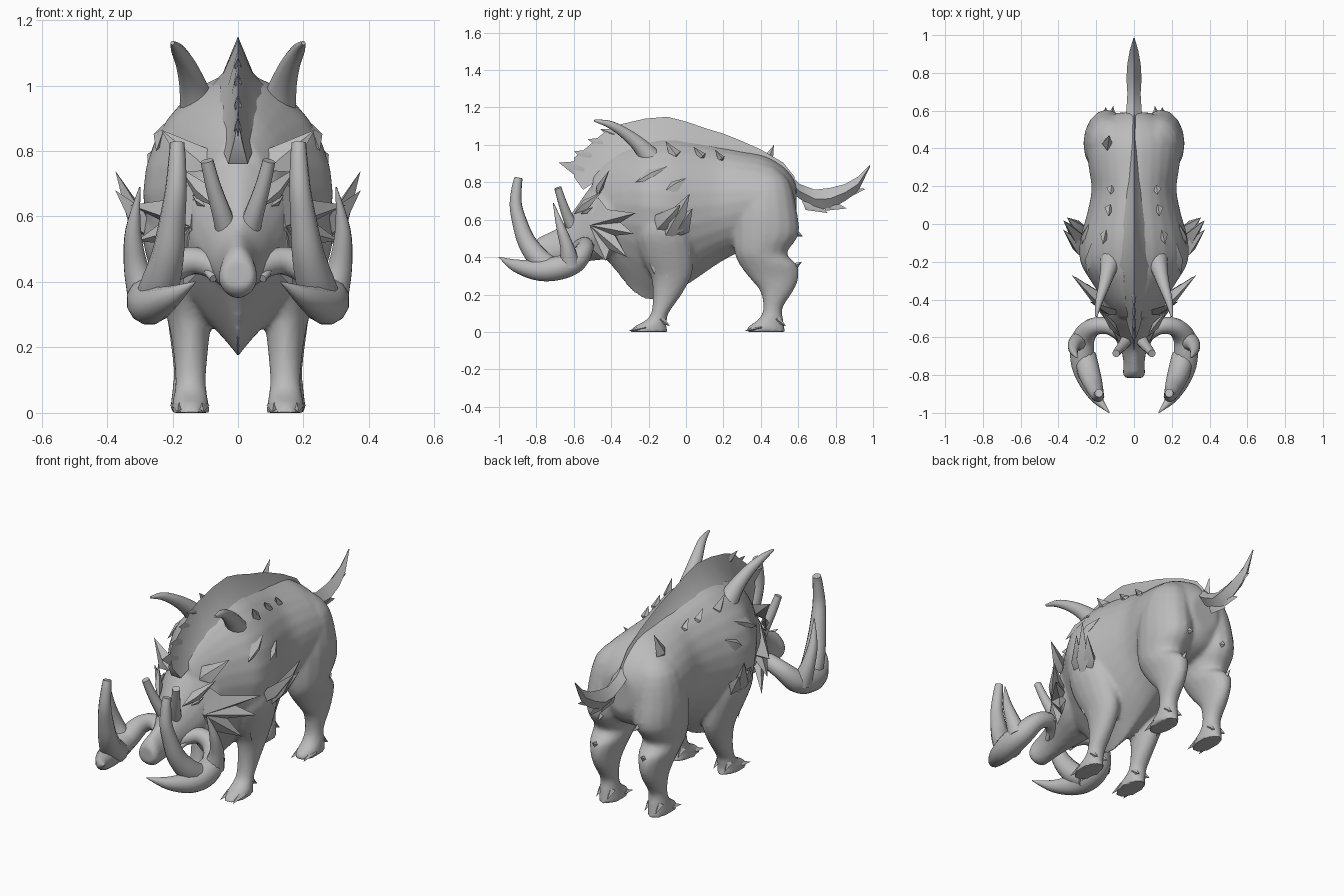
import bpy, bmesh, math
from mathutils import Vector as V

hide = bpy.data.materials.new("hide_grey")
hide.diffuse_color = (0.5, 0.5, 0.5, 1)


def finish(name, bm, mirror):
    bmesh.ops.recalc_face_normals(bm, faces=bm.faces)
    me = bpy.data.meshes.new(name)
    bm.to_mesh(me)
    bm.free()
    me.materials.append(hide)
    ob = bpy.data.objects.new(name, me)
    bpy.context.collection.objects.link(ob)
    if mirror:
        ob.modifiers.new("mirror", 'MIRROR').use_mirror_merge = False
    return ob


def smooth(rows, k=3):
    """Catmull-Rom interpolation of rows of numbers."""
    out = []
    for i in range(len(rows) - 1):
        a, b, c, d = (rows[max(0, min(len(rows) - 1, i + j))] for j in (-1, 0, 1, 2))
        for s in range(k):
            t = s / k
            out.append([0.5 * (2 * q + (r - p) * t + (2 * p - 5 * q + 4 * r - u) * t * t
                               + (3 * q - p - 3 * r + u) * t ** 3)
                        for p, q, r, u in zip(a, b, c, d)])
    return out + [list(rows[-1])]


def loft(name, sections, mirror=False):
    bm = bmesh.new()
    rings = [[bm.verts.new(p) for p in s] for s in sections]
    n = len(rings[0])
    for a, b in zip(rings, rings[1:]):
        for i in range(n):
            j = (i + 1) % n
            bm.faces.new((a[i], a[j], b[j], b[i]))
    bm.faces.new(rings[0])
    bm.faces.new(rings[-1])
    return finish(name, bm, mirror)


def trunk(name, rows, n=24, roof=1.0):
    """Rows: y, top z, bottom z, half width, widest z, keel sharpness."""
    secs = []
    for y, top, bot, w, mid, keel in smooth(rows):
        ring = []
        for i in range(n):
            t = 2 * math.pi * i / n
            c, s = math.cos(t), math.sin(t)
            p = keel if s < 0 else roof
            x = math.copysign(abs(c) ** p, c) * w
            ring.append(V((x, y, mid + s * (top - mid if s > 0 else mid - bot))))
        secs.append(ring)
    return loft(name, secs)


def leg(name, rows, n=16):
    """Rows: z, centre x, centre y, x radius, y radius."""
    ang = [2 * math.pi * i / n for i in range(n)]
    return loft(name, [[V((x + a * math.cos(t), y + b * math.sin(t), max(z, 0))) for t in ang]
                       for z, x, y, a, b in smooth(rows)], True)


def tube(name, rows, n=12):
    """Tapered curved tube, rows: x, y, z, radius."""
    pts = smooth(rows, 5)
    secs, side = [], None
    for i, p in enumerate(pts):
        d = (V(pts[min(i + 1, len(pts) - 1)][:3]) - V(pts[max(i - 1, 0)][:3])).normalized()
        side = side or d.orthogonal()
        side = (side - d * side.dot(d)).normalized()
        up = d.cross(side)
        r = max(p[3], 0.002)
        secs.append([V(p[:3]) + r * (side * math.cos(t) + up * math.sin(t))
                     for t in (2 * math.pi * k / n for k in range(n))])
    return loft(name, secs, True)


def leaves(name, items, normal, thick, mirror=True, mid=0.25):
    """Flat pointed tufts, items: base, tip, half width."""
    bm = bmesh.new()
    for base, tip, w in items:
        base, tip = V(base), V(tip)
        d = (tip - base).normalized()
        s = d.cross(V(normal)).normalized()
        o = s.cross(d)
        m = base.lerp(tip, mid)
        ring = [bm.verts.new(m + q) for q in (s * w, o * thick, -s * w, -o * thick)]
        a, b = bm.verts.new(base), bm.verts.new(tip)
        for i in range(4):
            bm.faces.new((ring[i], ring[(i + 1) % 4], b))
            bm.faces.new((ring[(i + 1) % 4], ring[i], a))
    return finish(name, bm, mirror)


def fan(name, front, back, rim):
    """Jagged sheet of fur: a zigzag rim closed to a front and a back point."""
    bm = bmesh.new()
    a, b = bm.verts.new(front), bm.verts.new(back)
    ring = [bm.verts.new(p) for p in rim]
    for p, q in zip(ring, ring[1:] + ring[:1]):
        bm.faces.new((p, q, a))
        bm.faces.new((q, p, b))
    return finish(name, bm, True)


# Body and head
trunk("body", [
    (-.50, .84, .42, .09, .66, 1), (-.42, .93, .38, .15, .68, 1.3), (-.30, 1.0, .23, .23, .68, 2.3),
    (-.20, 1.03, .17, .285, .67, 2.5), (-.08, 1.04, .20, .285, .66, 2.1), (.05, 1.02, .28, .25, .67, 1.5),
    (.18, .99, .37, .225, .68, 1.25), (.30, .965, .43, .24, .70, 1.1), (.42, .94, .45, .25, .70, 1),
    (.51, .89, .48, .215, .70, 1), (.56, .84, .52, .15, .69, 1), (.59, .79, .58, .08, .69, 1)], 28, 1.2)
trunk("head", [
    (-.30, .90, .41, .18, .60, 1), (-.42, .86, .39, .175, .57, 1), (-.50, .79, .38, .15, .55, 1),
    (-.58, .68, .37, .105, .50, 1), (-.66, .575, .36, .07, .45, 1), (-.74, .53, .35, .056, .42, 1),
    (-.79, .505, .355, .06, .41, 1), (-.815, .47, .38, .048, .42, 1)], 20, 1.25)

# Legs
leg("front_leg", [
    (.70, .17, -.12, .07, .10), (.62, .18, -.12, .10, .13), (.52, .185, -.12, .105, .15),
    (.40, .165, -.10, .09, .14), (.30, .15, -.08, .07, .11), (.20, .145, -.10, .055, .077),
    (.10, .145, -.14, .047, .047), (.06, .145, -.16, .051, .06), (.03, .145, -.19, .056, .085),
    (0, .145, -.20, .059, .107)])
leg("hind_leg", [
    (.88, .10, .42, .05, .06), (.80, .125, .43, .105, .125), (.65, .14, .425, .125, .168),
    (.52, .145, .425, .12, .178), (.42, .15, .40, .10, .14), (.36, .15, .44, .087, .155),
    (.29, .15, .47, .067, .133), (.22, .15, .485, .057, .09), (.13, .15, .465, .047, .052),
    (.07, .15, .455, .051, .065), (.03, .15, .43, .056, .097), (0, .15, .425, .059, .107)])

# Fuse the trunk and limbs into one soft skin
bpy.ops.object.select_all(action='SELECT')
body = bpy.data.objects["body"]
bpy.context.view_layer.objects.active = body
bpy.ops.object.convert(target='MESH')
bpy.ops.object.join()
body.name = "body_head_and_legs"
remesh = body.modifiers.new("fuse", 'REMESH')
remesh.mode = 'VOXEL'
remesh.voxel_size = 0.011
soft = body.modifiers.new("soften", 'SMOOTH')
soft.factor, soft.iterations = 0.5, 8
bpy.ops.object.convert(target='MESH')

toes = []
for x, y in ((.145, -.22), (.15, .40)):
    toes += [((x + s * .03, y + .03, .03), (x + s * .04, y - .09, .004), .026) for s in (-1, 1)]
    toes += [((x + s * .03, y + .07, .08), (x + s * .035, y + .135, .03), .018) for s in (-1, 1)]
leaves("toes", toes, (0, 0, 1), .02)

# Back crest and tail
mane = [(-.60, .83, .93, .012), (-.55, .76, .97, .03), (-.49, .80, 1.02, .045), (-.43, .87, 1.075, .06),
        (-.35, .90, 1.11, .09), (-.22, .95, 1.14, .13), (-.10, .95, 1.15, .13), (0, .95, 1.125, .12),
        (.10, .94, 1.09, .10), (.20, .92, 1.06, .08), (.30, .90, 1.02, .065), (.40, .87, .975, .06),
        (.52, .80, .905, .05), (.58, .76, .83, .045)]
loft("crest", [[V((-w, y, b)), V((-w * .35, y, b + .45 * (t - b))), V((0, y, t)),
                V((w * .35, y, b + .45 * (t - b))), V((w, y, b))] for y, b, t, w in mane])
tail = [(.46, .78, .91, .05), (.55, .76, .85, .045), (.61, .71, .79, .04), (.69, .66, .76, .035),
        (.77, .655, .77, .04), (.85, .70, .79, .035), (.92, .75, .83, .022), (.985, .885, .895, .003)]
loft("tail", [[V((0, y, t)), V((w, y, (b + t) / 2)), V((0, y, b)), V((-w, y, (b + t) / 2))]
              for y, b, t, w in tail])
leaves("crest_and_tail_tufts", [
    ((0, -.50, .85), (0, -.68, .905), .055), ((0, -.48, .93), (0, -.60, .965), .04),
    ((0, -.42, 1.0), (0, -.525, 1.03), .035), ((0, -.36, 1.05), (0, -.46, 1.085), .03),
    ((0, .62, .70), (0, .76, .635), .035), ((0, .72, .69), (0, .86, .66), .035),
    ((0, .80, .73), (0, .96, .765), .035)], (1, 0, 0), .012, False)

# Branching tusks, snout horns and crown horns
tube("tusk", [
    (.04, -.61, .43, .035), (.13, -.545, .465, .042), (.215, -.545, .435, .048), (.265, -.60, .37, .06),
    (.275, -.69, .34, .066), (.26, -.79, .33, .057), (.205, -.91, .355, .034), (.13, -1.0, .40, .002)])
tube("tusk_tall_prong", [
    (.26, -.70, .33, .06), (.24, -.78, .385, .06), (.215, -.85, .48, .05), (.20, -.89, .59, .04),
    (.19, -.91, .68, .033), (.186, -.905, .77, .027), (.186, -.895, .825, .022)])
tube("tusk_outer_prong", [
    (.285, -.62, .36, .055), (.312, -.635, .45, .038), (.32, -.67, .56, .024), (.30, -.71, .69, .002)])
tube("snout_horn", [
    (.025, -.59, .53, .038), (.05, -.63, .61, .03), (.075, -.66, .69, .024), (.095, -.685, .77, .02)])
tube("crown_horn", [
    (.12, -.18, .92, .06), (.138, -.25, 1.0, .042), (.16, -.33, 1.065, .03), (.185, -.41, 1.11, .02),
    (.20, -.49, 1.13, .006)])

# Face details
tube("mouth_fold", [(.075, -.63, .41, .012), (.105, -.56, .45, .016), (.13, -.50, .46, .01)])
leaves("ears", [((.09, -.48, .74), (.235, -.41, .865), .05)], (.3, -1, .5), .02)
leaves("brows", [((.07, -.60, .63), (.18, -.45, .75), .03)], (1, -.5, .3), .02, mid=.4)
leaves("eyes", [((.10, -.565, .63), (.14, -.50, .665), .015)], (1, -.5, .2), .012, mid=.5)
leaves("nostrils", [((.01, -.811, .42), (.03, -.811, .44), .009)], (0, 1, 0), .004, mid=.5)
fan("cheek_fur", (.145, -.515, .57), (.12, -.40, .56), [
    (.13, -.47, .72), (.19, -.42, .655), (.33, -.27, .635), (.23, -.35, .585), (.31, -.28, .525),
    (.20, -.38, .515), (.25, -.315, .40), (.16, -.41, .44), (.17, -.43, .38), (.11, -.50, .44)])

# Shoulder plates, fur tufts and thorns
leaves("flank_plates", [
    ((.25, -.27, .80), (.225, -.10, .885), .035), ((.275, -.13, .74), (.24, .0, .82), .038)],
    (1, -.1, .4), .022, mid=.5)
leaves("shoulder_fur", [
    ((.25, -.13, .47), (.375, .02, .74), .065), ((.24, -.07, .50), (.355, .035, .66), .055),
    ((.24, -.18, .52), (.375, -.03, .68), .06)], (1, -.3, -.3), .035, mid=.4)
leaves("leg_fur", [
    ((.22, -.17, .50), (.205, -.17, .31), .05), ((.235, -.10, .50), (.212, -.10, .27), .06),
    ((.22, -.03, .50), (.20, -.02, .30), .05)], (1, 0, 0), .018, mid=.4)
leaves("heel_fur", [
    ((.15, .50, .30), (.15, .62, .375), .045),
    ((.13, .50, .57), (.11, .625, .51), .05)], (1, 0, 0), .04)
leaves("back_thorns", [
    ((.15, -.04, .92), (.165, -.11, 1.02), .035), ((.13, .10, .92), (.135, .04, .99), .025),
    ((.12, .20, .91), (.125, .155, .975), .02)], (1, 0, .3), .025)
leaves("rump_thorn", [((-.145, .41, .85), (-.13, .47, 1.0), .04)], (1, 0, 0), .028, False)

# Smooth shading with sharp creases
bpy.ops.object.select_all(action='SELECT')
bpy.context.view_layer.objects.active = body
bpy.ops.object.shade_smooth_by_angle(angle=math.radians(40))
